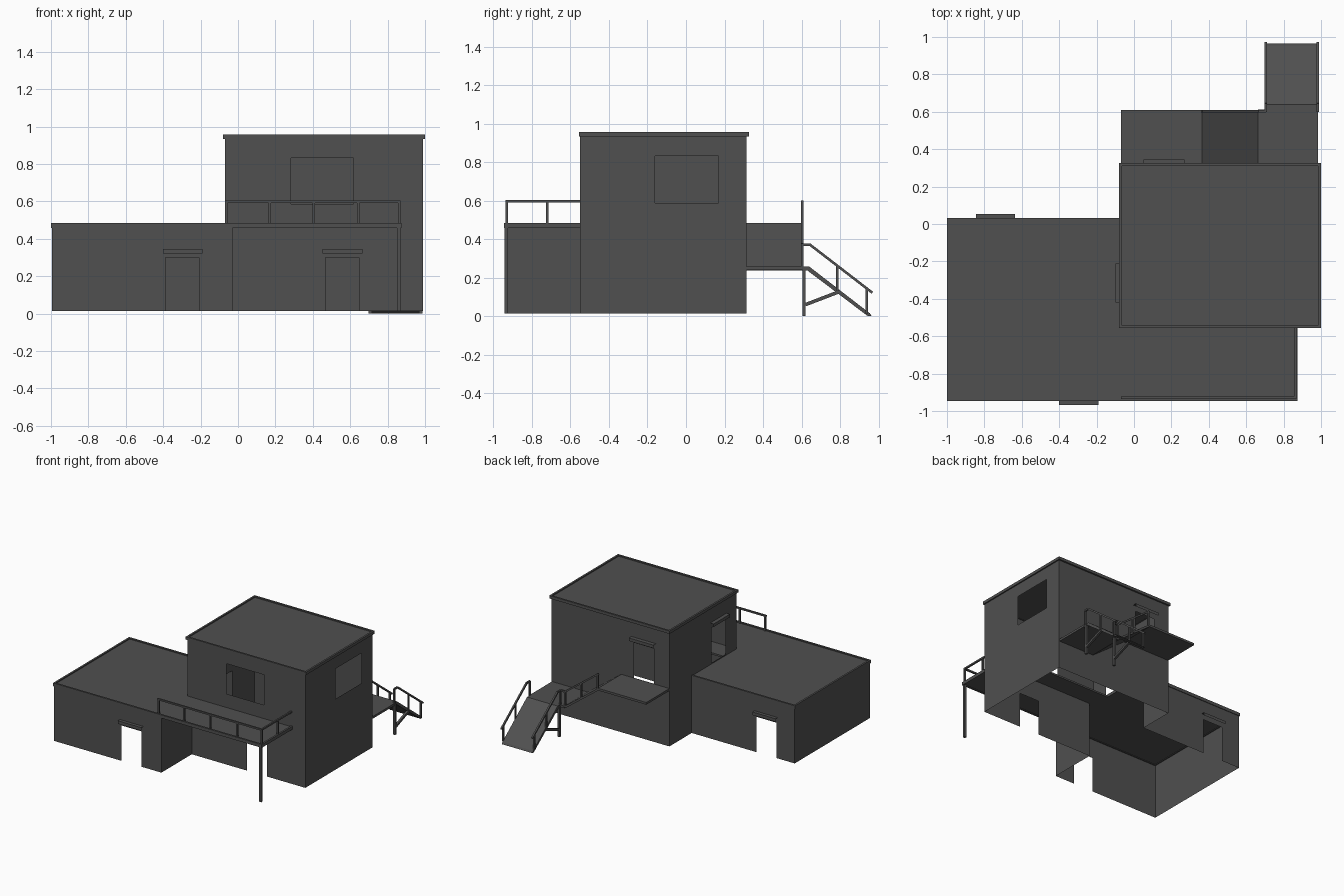
import bpy, bmesh
from mathutils import Vector

if "Cube" in bpy.data.objects:
    bpy.data.objects.remove(bpy.data.objects["Cube"])

# Dark grey for every part
GREY = bpy.data.materials.new("dark_grey")
GREY.diffuse_color = (.08, .08, .08, 1)
GREY.use_nodes = True
GREY.node_tree.nodes["Principled BSDF"].inputs["Base Color"].default_value = GREY.diffuse_color


def finish(name, bm):
    me = bpy.data.meshes.new(name)
    bm.to_mesh(me)
    bm.free()
    me.materials.append(GREY)
    ob = bpy.data.objects.new(name, me)
    bpy.context.collection.objects.link(ob)
    return ob


def add_box(bm, x0, x1, y0, y1, z0, z1):
    for v in bmesh.ops.create_cube(bm, size=1)["verts"]:
        v.co = Vector(((x0 + x1) / 2 + v.co.x * (x1 - x0),
                       (y0 + y1) / 2 + v.co.y * (y1 - y0),
                       (z0 + z1) / 2 + v.co.z * (z1 - z0)))


def box(name, *b):
    bm = bmesh.new()
    add_box(bm, *b)
    return finish(name, bm)


def bars(name, segs, t=0.013):
    bm = bmesh.new()
    for a, b in segs:
        a, b = Vector(a), Vector(b)
        d = b - a
        q = d.to_track_quat('Z', 'Y')
        for v in bmesh.ops.create_cube(bm, size=1)["verts"]:
            v.co = (a + b) / 2 + q @ Vector((v.co.x * t, v.co.y * t, v.co.z * d.length))
    return finish(name, bm)


def prism(name, profile, axis, lo, hi):
    """Extrude a (horizontal, z) profile along x or y."""
    bm = bmesh.new()
    co = lambda h, z, w: (w, h, z) if axis == 'x' else (h, w, z)
    f = bm.faces.new([bm.verts.new(co(h, z, lo)) for h, z in profile])
    ext = bmesh.ops.extrude_face_region(bm, geom=[f])["geom"]
    shift = Vector(co(0, 0, hi - lo))
    for v in ext:
        if isinstance(v, bmesh.types.BMVert):
            v.co += shift
    # the start face stays as the second cap
    bmesh.ops.recalc_face_normals(bm, faces=bm.faces)
    return finish(name, bm)


def canopy(name, a, b, out, z0, z1):
    """Folded sheet with open ends: a top and a front, from wall line a-b outwards."""
    bm = bmesh.new()
    a, b, o = Vector((*a, z1)), Vector((*b, z1)), Vector((*out, 0))
    drop = Vector((0, 0, z0 - z1))
    for quad in [(a, a + o, b + o, b), (a + o, a + o + drop, b + o + drop, b + o)]:
        bm.faces.new([bm.verts.new(p) for p in quad])
    bmesh.ops.remove_doubles(bm, verts=bm.verts, dist=1e-4)
    return finish(name, bm)


def walls(name, outline, z0, z1, holes):
    """Thin sheet walls; holes = {edge index: (start, end, bottom, top)} along the edge's axis."""
    bm = bmesh.new()
    for i, p in enumerate(outline):
        q = outline[(i + 1) % len(outline)]
        k = 0 if p[0] != q[0] else 1
        us, zs = [p[k], q[k]], [z0, z1]
        hole = holes.get(i)
        if hole:
            us = sorted(us + list(hole[:2]), reverse=p[k] > q[k])
            zs = sorted({z0, z1, hole[2], hole[3]})
        pt = lambda u, z: bm.verts.new((u, p[1], z) if k == 0 else (p[0], u, z))
        for u, v in zip(us, us[1:]):
            for a, b in zip(zs, zs[1:]):
                if hole and min(hole[:2]) < (u + v) / 2 < max(hole[:2]) and hole[2] < (a + b) / 2 < hole[3]:
                    continue
                bm.faces.new([pt(u, a), pt(v, a), pt(v, b), pt(u, b)])
    bmesh.ops.remove_doubles(bm, verts=bm.verts, dist=1e-4)
    return finish(name, bm)


G = 0.013
# Ground floor walls: one outline around both wings, with three doors
walls("ground_floor_walls",
      [(-.995, .027), (-.995, -.94), (-.03, -.94), (-.03, -.55),
       (.99, -.55), (.99, .313), (-.07, .313), (-.07, .027)], G, .475,
      {1: (-.388, -.208, G, .30), 3: (.467, .647, G, .30), 7: (-.83, -.65, G, .30)})
# Upper floor walls: front window, right window, back door, left door
walls("upper_floor_walls", [(-.07, -.55), (.99, -.55), (.99, .313), (-.07, .313)], .475, .945,
      {0: (.283, .617, .587, .832), 1: (-.16, .17, .587, .832),
       2: (.07, .25, .485, .77), 3: (-.405, -.225, .485, .77)})

# Terrace roof (runs a little under the upper floor) and main roof
box("terrace_roof_left", -.995, -.07, -.94, .027, .462, .476)
box("terrace_roof_front", -.07, .87, -.94, -.39, .462, .476)
box("main_roof", -.07, .99, -.55, .313, .936, .948)

# Raised edge trims
bm = bmesh.new()
for b in [(-1, .875, -.945, -.93), (-1, -.985, -.945, .032),
          (-1, -.07, .017, .032), (.86, .875, -.945, -.55)]:
    add_box(bm, *b, .458, .484)
finish("terrace_trim", bm)
bm = bmesh.new()
for b in [(-.08, 1, -.557, -.542), (-.08, 1, .311, .326),
          (-.08, -.065, -.557, .326), (.985, 1, -.557, .326)]:
    add_box(bm, *b, .934, .957)
finish("main_roof_trim", bm)

# Small canopies over the doors
canopy("front_left_canopy", (-.402, -.94), (-.19, -.94), (0, -.027), .32, .345)
canopy("front_right_canopy", (.452, -.55), (.665, -.55), (0, -.027), .32, .345)
canopy("back_lower_canopy", (-.635, .027), (-.845, .027), (0, .027), .32, .345)
canopy("back_upper_canopy", (.27, .313), (.05, .313), (0, .032), .79, .815)
canopy("left_upper_canopy", (-.07, -.21), (-.07, -.42), (-.03, 0), .79, .815)

# Terrace railing and support post
ry, rx = -.93, .863
seg = [((-.07, ry, .597), (rx + .006, ry, .597)), ((rx, ry, .597), (rx, -.55, .597))]
seg += [((x, ry, .475), (x, ry, .597)) for x in (-.062, .169, .404, .644, rx)]
seg += [((rx, -.72, .475), (rx, -.72, .597))]
bars("terrace_railing", seg)
box("terrace_post", .85, .868, -.942, -.924, G, .46)

# Back balcony, upper flight, landing and lower flight
box("balcony_floor", -.07, .363, .313, .61, .465, .483)
prism("upper_flight", [(.363, .483), (.663, .258), (.663, .238), (.363, .463)], 'y', .315, .607)
box("landing", .663, .985, .313, .612, .24, .258)
prism("lower_flight", [(.612, .258), (.64, .258), (.955, .015), (.965, 0), (.945, 0), (.63, .238), (.612, .238)],
      'x', .705, .98)

# Stair supports on both sides
seg = []
for x in (.708, .978):
    seg += [((x, .613, 0), (x, .613, .25)), ((x, .62, .06), (x, .79, .125))]
bars("stair_supports", seg, .018)

# Stair handrails
seg = []
for x in (.705, .982):
    seg += [((x, .605, .25), (x, .605, .375)), ((x, .60, .372), (x, .645, .372)),
            ((x, .642, .373), (x, .968, .122)), ((x, .785, .13), (x, .785, .262)),
            ((x, .94, .015), (x, .94, .143))]
seg += [((.363, .603, .597), (.663, .603, .373)), ((.663, .603, .373), (.705, .603, .373)),
        ((.369, .603, .47), (.369, .603, .597)), ((.52, .603, .36), (.52, .603, .478)),
        ((.663, .603, .25), (.663, .603, .373))]
bars("stair_railing", seg)
